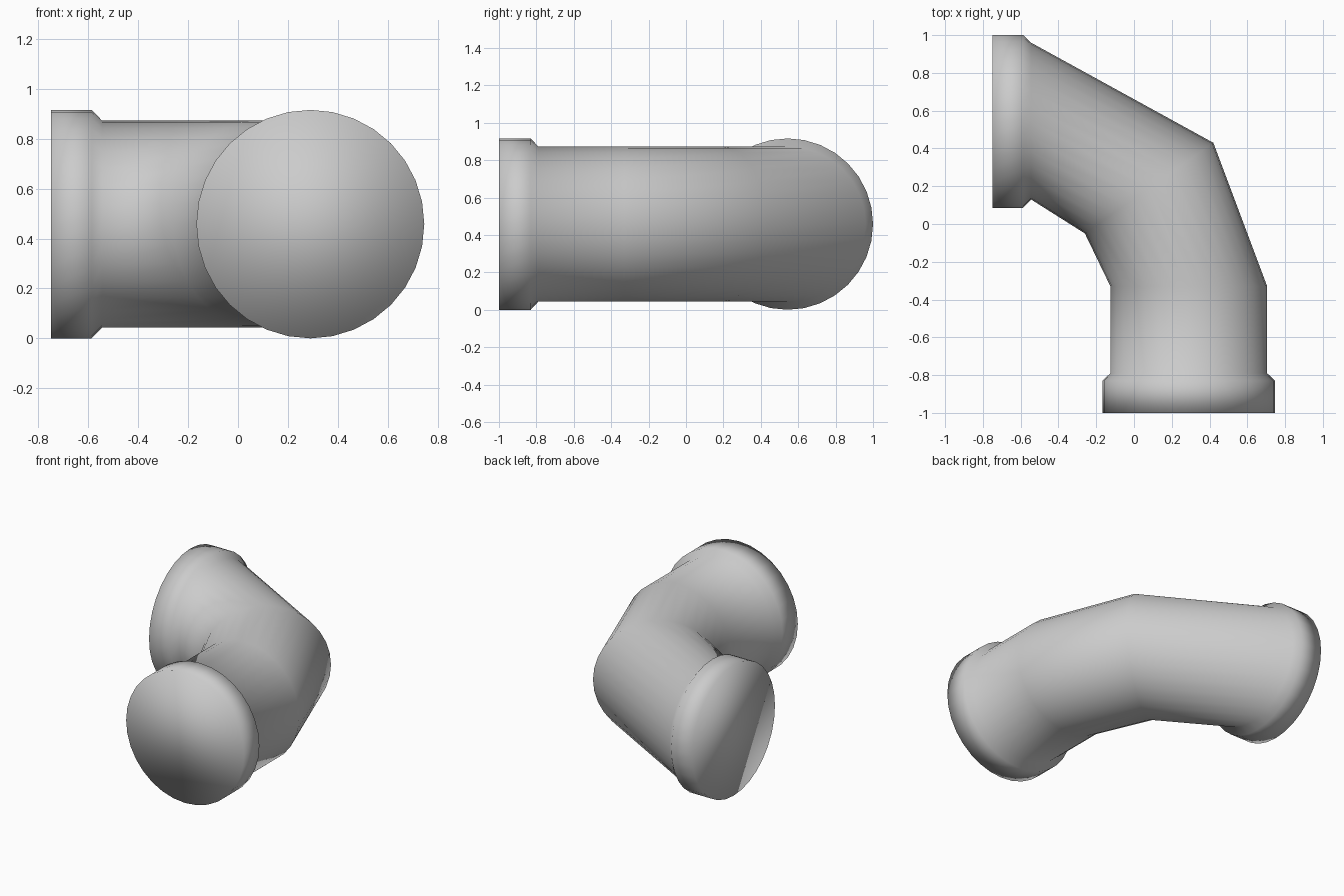
import bpy, bmesh, math
from mathutils import Vector

if "Cube" in bpy.data.objects:
    bpy.data.objects.remove(bpy.data.objects["Cube"])

SIDES = 32
MID_Z = 0.458

# Cross-sections along the bend: inner point, outer point (top view), half height
SECTIONS = [
    ((-0.167, -1.00), (0.747, -1.00), 0.458),   # front socket
    ((-0.167, -0.83), (0.747, -0.83), 0.458),
    ((-0.125, -0.79), (0.705, -0.79), 0.415),   # straight pipe
    ((-0.125, -0.33), (0.705, -0.33), 0.415),
    ((-0.26, -0.05), (0.42, 0.43), 0.415),      # mitred corner
    ((-0.545, 0.13), (-0.545, 0.96), 0.415),
    ((-0.587, 0.086), (-0.587, 1.00), 0.458),   # side socket
    ((-0.75, 0.086), (-0.75, 1.00), 0.458),
]


def add_ring(bm, inner, outer, half_height):
    a, b = Vector((*inner, MID_Z)), Vector((*outer, MID_Z))
    centre, arm = (a + b) / 2, (b - a) / 2
    ring = []
    for i in range(SIDES):
        t = 2 * math.pi * i / SIDES
        ring.append(bm.verts.new(centre + arm * math.cos(t) + Vector((0, 0, half_height * math.sin(t)))))
    return ring


# Loft the pipe through its sections and close both ends
bm = bmesh.new()
rings = [add_ring(bm, *s) for s in SECTIONS]
for r0, r1 in zip(rings, rings[1:]):
    for i in range(SIDES):
        j = (i + 1) % SIDES
        bm.faces.new((r0[i], r0[j], r1[j], r1[i]))
bm.faces.new(rings[0])
bm.faces.new(rings[-1])
bmesh.ops.recalc_face_normals(bm, faces=bm.faces)
for f in bm.faces:
    f.smooth = True

mesh = bpy.data.meshes.new("pipe_elbow")
bm.to_mesh(mesh)
bm.free()
bpy.context.collection.objects.link(bpy.data.objects.new("pipe_elbow", mesh))
